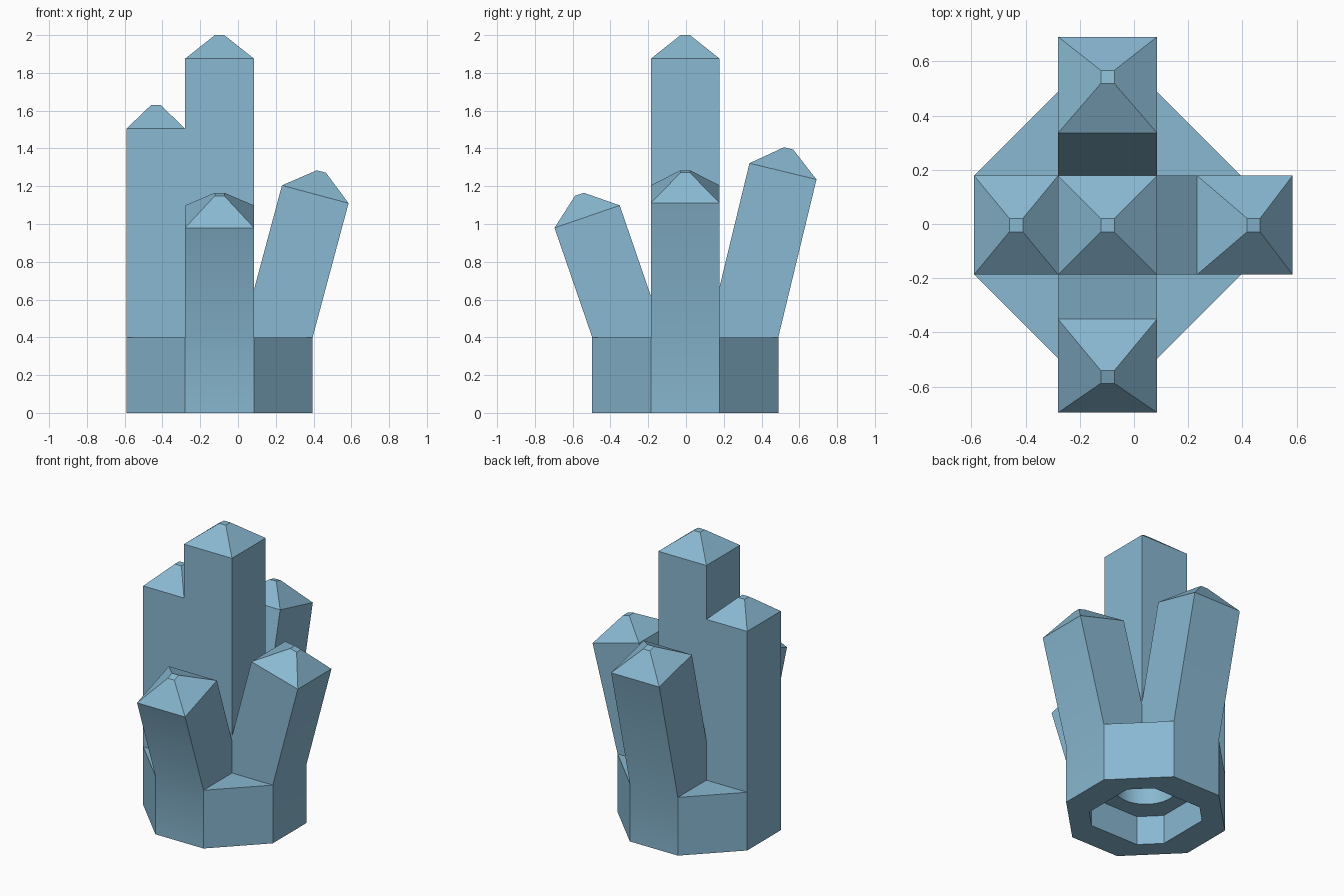
import bpy, bmesh, math

if "Cube" in bpy.data.objects:
    bpy.data.objects.remove(bpy.data.objects["Cube"])

CX, CY = -0.0975, -0.004     # centre of the base
S, A = 0.1825, 0.4925        # half shaft width, half base width
CAP, TIP = 0.125, 0.025      # pyramid height, half size of its flat tip


def loft(name, rings):
    """Solid skinned through matching rings of points."""
    bm = bmesh.new()
    loops = [[bm.verts.new(p) for p in r] for r in rings]
    n = len(loops[0])
    for lo, hi in zip(loops, loops[1:]):
        for i in range(n):
            j = (i + 1) % n
            bm.faces.new((lo[i], lo[j], hi[j], hi[i]))
    bm.faces.new(loops[0][::-1])
    bm.faces.new(loops[-1])
    bmesh.ops.recalc_face_normals(bm, faces=bm.faces)
    me = bpy.data.meshes.new(name)
    bm.to_mesh(me)
    bm.free()
    ob = bpy.data.objects.new(name, me)
    bpy.context.collection.objects.link(ob)
    return ob


def octagon(a, s, z):
    pts = [(a, -s), (a, s), (s, a), (-s, a), (-a, s), (-a, -s), (-s, -a), (s, -a)]
    return [(CX + x, CY + y, z) for x, y in pts]


def crystal(name, heading, tilt, length, width=2 * S):
    """Pointed shaft growing from one base side, leaning outwards."""
    t, h = math.radians(tilt), math.radians(heading)
    sn, cs = math.sin(t), math.cos(t)
    mr, mz = A + length * sn - width / 2 * cs, 0.4 + length * cs + width / 2 * sn
    tr, tz = mr + CAP * sn, mz + CAP * cs
    sections = [(A, 0.4, A - width / cs, 0.4, S)]
    for r, z, w, s in ((mr, mz, width / 2, S), (tr, tz, TIP, TIP)):
        sections.append((r + w * cs, z - w * sn, r - w * cs, z + w * sn, s))

    def place(r, v, z):
        return (CX + r * math.cos(h) - v * math.sin(h),
                CY + r * math.sin(h) + v * math.cos(h), z)
    return loft(name, [[place(ro, -s, zo), place(ro, s, zo), place(ri, s, zi), place(ri, -s, zi)]
                       for ro, zo, ri, zi, s in sections])


def square(s, z):
    return [(CX + x * s, CY + y * s, z) for x, y in ((-1, -1), (1, -1), (1, 1), (-1, 1))]


def combine(target, other, operation):
    mod = target.modifiers.new("combine", 'BOOLEAN')
    mod.operation, mod.solver, mod.object = operation, 'EXACT', other
    bpy.context.view_layer.objects.active = target
    bpy.ops.object.modifier_apply(modifier=mod.name)
    bpy.data.objects.remove(other)


# Eight-sided base
cluster = loft("crystal_cluster", [octagon(A, S, 0), octagon(A, S, 0.4)])

# Tall centre shaft and the four crystals around it
shafts = [
    loft("centre_crystal", [square(S, 0.3), square(S, 1.875), square(TIP, 2.0)]),
    crystal("left_crystal", 180, 0, 1.105, 0.31),
    crystal("right_crystal", 0, 15, 0.735),
    crystal("back_crystal", 90, 13.6, 0.86),
    crystal("front_crystal", -90, 19, 0.613),
]
for shaft in shafts:
    combine(cluster, shaft, 'UNION')

# Underside recess and round socket
combine(cluster, loft("recess", [octagon(0.303, 0.184, -0.1), octagon(0.303, 0.184, 0.2)]), 'DIFFERENCE')
ring = [(math.cos(i * math.tau / 48) * 0.195, math.sin(i * math.tau / 48) * 0.195) for i in range(48)]
combine(cluster, loft("socket", [[(CX + x, CY + y, z) for x, y in ring] for z in (0.1, 0.4)]), 'DIFFERENCE')

# Blue colour and soft shading over the gentle bends
mat = bpy.data.materials.new("blue_crystal")
mat.diffuse_color = (0.25, 0.48, 0.64, 1)
mat.use_nodes = True
mat.node_tree.nodes["Principled BSDF"].inputs["Base Color"].default_value = mat.diffuse_color
cluster.data.materials.clear()
cluster.data.materials.append(mat)
bpy.ops.object.select_all(action='DESELECT')
cluster.select_set(True)
bpy.context.view_layer.objects.active = cluster
bpy.ops.object.shade_smooth_by_angle(angle=math.radians(30))
